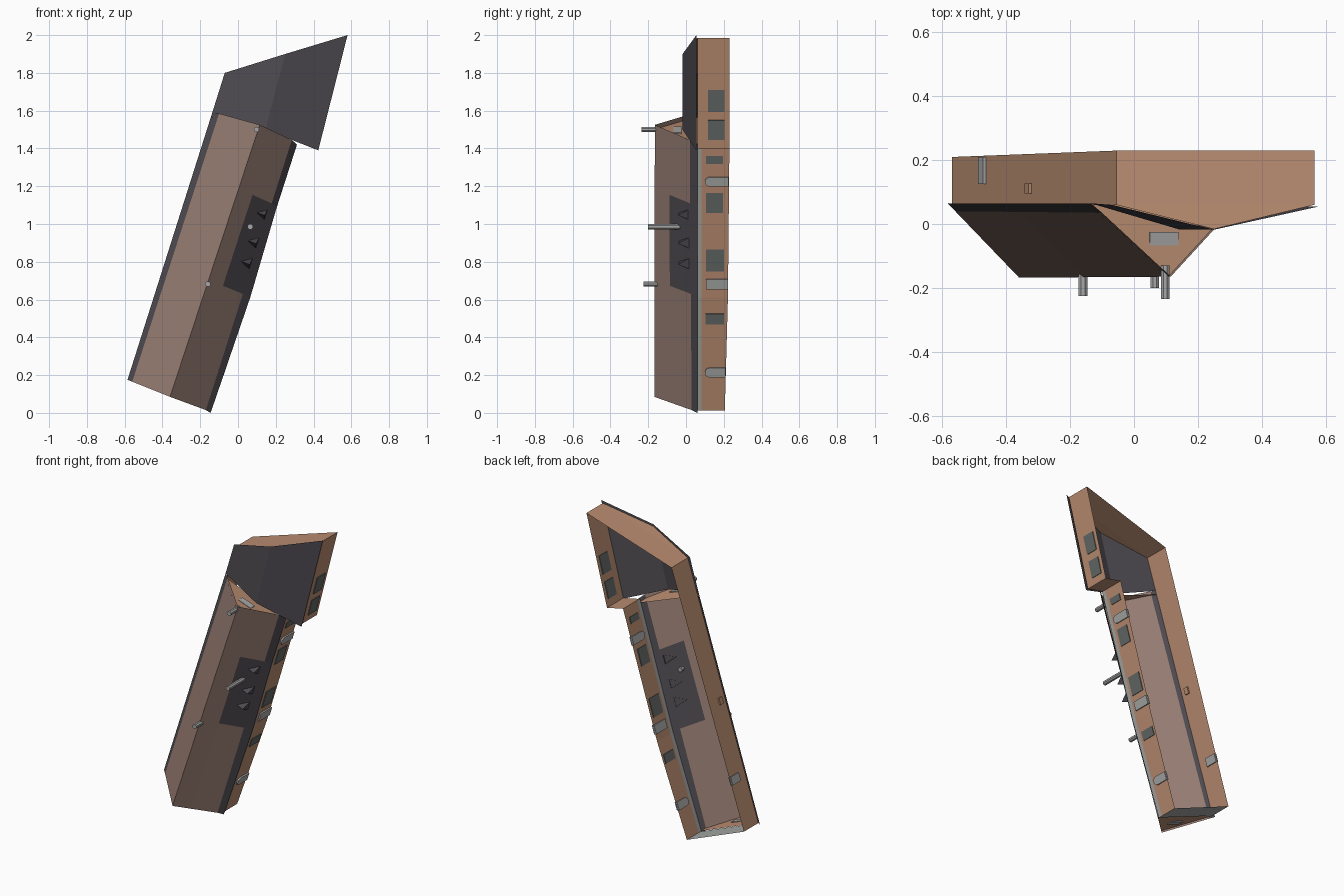
import bpy, math
from mathutils import Vector

if "Cube" in bpy.data.objects:
    bpy.data.objects.remove(bpy.data.objects["Cube"])


def material(name, rgb):
    m = bpy.data.materials.new(name)
    m.diffuse_color = (*rgb, 1)
    m.use_nodes = True
    m.node_tree.nodes["Principled BSDF"].inputs["Base Color"].default_value = m.diffuse_color
    return m


WALL = material("tan_brick", (0.49, 0.265, 0.165))
ROOF = material("brown_roof", (0.31, 0.205, 0.17))
DARK = material("dark_slate", (0.076, 0.069, 0.08))
PALE = material("pale_grey", (0.38, 0.39, 0.38))
GLASS = material("window_grey", (0.125, 0.14, 0.135))


def P(x, z, y):
    """Plan point (x, z) at depth y."""
    return Vector((x, y, z))


INSIDE = P(0, 1.6, 0.15)


def build(name, faces, ref=INSIDE):
    """Mesh from (points, material) pairs, each face turned away from ref."""
    verts, polys, mats, index = [], [], [], []
    for pts, mat in faces:
        c = sum(pts, Vector()) / len(pts)
        n = Vector()
        for a, b in zip(pts, pts[1:] + pts[:1]):
            n += (a - c).cross(b - c)
        if n.dot(c - ref) < 0:
            pts = pts[::-1]
        if mat not in mats:
            mats.append(mat)
        polys.append(range(len(verts), len(verts) + len(pts)))
        verts += pts
        index.append(mats.index(mat))
    me = bpy.data.meshes.new(name)
    me.from_pydata(verts, [], [list(p) for p in polys])
    for m in mats:
        me.materials.append(m)
    me.polygons.foreach_set("material_index", index)
    ob = bpy.data.objects.new(name, me)
    bpy.context.collection.objects.link(ob)
    return ob


def prism(name, pts, offset, mat):
    """Extrude a polygon by offset, centred on its own plane."""
    a = [p - offset / 2 for p in pts]
    b = [p + offset / 2 for p in pts]
    n = len(pts)
    sides = [([a[i], a[(i + 1) % n], b[(i + 1) % n], b[i]], mat) for i in range(n)]
    return build(name, [(a, mat), (b, mat)] + sides, sum(pts, Vector()) / n)


# main roof: cross-section at the low end and at the high end
low = [P(-.585, .175, .065), P(-.56, .165, .04), P(-.36, .085, -.168),
       P(-.17, .015, .03), P(-.145, 0, .06)]
high = [P(-.136, 1.59, .065), P(-.10, 1.585, .035), P(.115, 1.525, -.165),
        P(.285, 1.445, .02), P(.312, 1.42, .06)]
for prof in (low, high):
    prof.insert(3, prof[2].lerp(prof[3], 0.42))
stations = [0, .43, .765, 1]
rows = [[a.lerp(b, t) for a, b in zip(low, high)] for t in stations]
rows[1][5].x += 0.013
faces = []
for i in range(3):
    for j in range(5):
        patch = i == 1 and j == 3
        quad = [rows[i][j], rows[i][j + 1], rows[i + 1][j + 1], rows[i + 1][j]]
        faces.append((quad, DARK if patch or j in (0, 4) else ROOF))
build("main_roof", faces)

# low-pitched roof over the wide upper end
ridge_a, ridge_b = P(.25, 1.9, -.018), P(.145, 1.5, -.018)
corner_l, corner_r = P(-.07, 1.8, .06), P(.58, 2.0, .055)
build("upper_roof", [([corner_l, ridge_a, ridge_b, high[0]], DARK),
                     ([ridge_a, corner_r, P(.425, 1.39, .055), ridge_b], DARK)])

# walls follow the outline; their open edge steps out slightly with height
outline = [(-.57, .18), (-.055, 1.79), (.565, 1.985), (.415, 1.4), (.298, 1.425),
           (.055, .61), (-.15, .012)]


def base(z):
    return .205 + .025 * min(1, z / .9)


def strip(p, q, y0, y1):
    return [P(*p, y0 or base(p[1])), P(*q, y0 or base(q[1])),
            P(*q, y1 or base(q[1])), P(*p, y1 or base(p[1]))]


faces = []
for i, p in enumerate(outline):
    q = outline[(i + 1) % 7]
    if i in (4, 5):      # long right wall has a pale band under the eave
        faces.append((strip(p, q, .055, .083), PALE))
        faces.append((strip(p, q, .083, None), WALL))
    else:                # the low end wall is pale
        faces.append((strip(p, q, .06, None), PALE if i == 6 else WALL))
faces.append(([P(-.055, 1.79, .06), P(.25, 1.888, -.016), P(.565, 1.985, .06)], WALL))
build("walls", faces)

# gable walls of the main roof, set in a little from the roof ends
along = (high[2] - low[2]).normalized()
for name, prof, shift in (("low_gable", low, .012), ("high_gable", high, -.025)):
    pts = [p + along * shift for p in (prof[0], prof[1], prof[2], prof[4], prof[5])]
    build(name, [(pts, WALL)], pts[2] + along * shift * 10)
    c = pts[2].lerp((pts[1] + pts[3]) / 2, .62)
    half = (pts[3] - pts[1]) * .115
    half.y = 0
    up = Vector((0, .021, 0))
    prism(name + "_vent", [c - half - up, c + half - up, c + half + up, c - half + up],
          along * .009, PALE)


def panel(name, p, q, z0, z1, y0, y1, mat, thick=.009, arch=False):
    """Window or door on the wall p-q between two heights and two depths."""
    def at(z, y):
        return P(p[0] + (q[0] - p[0]) * (z - p[1]) / (q[1] - p[1]), z, y)
    pts = [at(z0, y1), at(z1, y1)]
    if arch:
        r, m = (z1 - z0) / 2, (z0 + z1) / 2
        pts += [at(m + r * math.cos(math.pi * k / 6),
                   y0 + r - r * math.sin(math.pi * k / 6)) for k in range(7)]
    else:
        pts += [at(z1, y0), at(z0, y0)]
    n = Vector((q[1] - p[1], 0, p[0] - q[0])).normalized()
    prism(name, pts, n * thick, mat)


# windows on the right side: (outline edge, z range, y range)
for k, (e, z0, z1, y0, y1) in enumerate([
        (2, 1.595, 1.71, .117, .203), (2, 1.445, 1.55, .117, .203),
        (4, 1.32, 1.36, .107, .195), (4, 1.06, 1.165, .107, .195),
        (4, .75, .865, .105, .202), (5, .47, .525, .103, .202)]):
    panel(f"window_{k + 1}", outline[e], outline[e + 1], z0, z1, y0, y1, GLASS)

# doors on the right side and one on the left
for k, (e, z0, z1, y0, y1, arch) in enumerate([
        (4, 1.2, 1.25, .1, .226, True), (4, .655, .71, .107, .222, False),
        (5, .19, .24, .1, .209, True), (0, .46, .51, .125, .21, False)]):
    panel(f"door_{k + 1}", outline[e], outline[e + 1], z0, z1, y0, y1, PALE, .018, arch)
panel("side_box", outline[0], outline[1], .92, .96, .095, .127, WALL, .02)

# pointed roof vents on the dark patch
side = Vector((along.x, 0, along.z))
for k, (x, z) in enumerate([(.13, 1.05), (.085, .9), (.05, .79)]):
    c = P(x, z, 0)
    back = c + Vector((-.035, -.035, .012))
    tip = c + Vector((.012, -.042, -.004))
    a = c + side * .03 + Vector((.018, .018, 0))
    b = c - side * .03 + Vector((.018, .018, 0))
    build(f"roof_vent_{k + 1}", [([back, tip, a], DARK), ([back, tip, b], DARK),
                                 ([tip, a, b], DARK)], c + Vector((0, .01, 0)))

# pipes standing on the roof
for k, (x, z, y0, y1) in enumerate([(.098, 1.5, -.235, -.13), (.065, .985, -.2, -.03),
                                    (-.16, .682, -.225, -.14)]):
    ring = [P(x + .015 * math.cos(math.pi * (i + .5) / 4),
              z + .015 * math.sin(math.pi * (i + .5) / 4), (y0 + y1) / 2) for i in range(8)]
    prism(f"pipe_{k + 1}", ring, Vector((0, y1 - y0, 0)), PALE)
